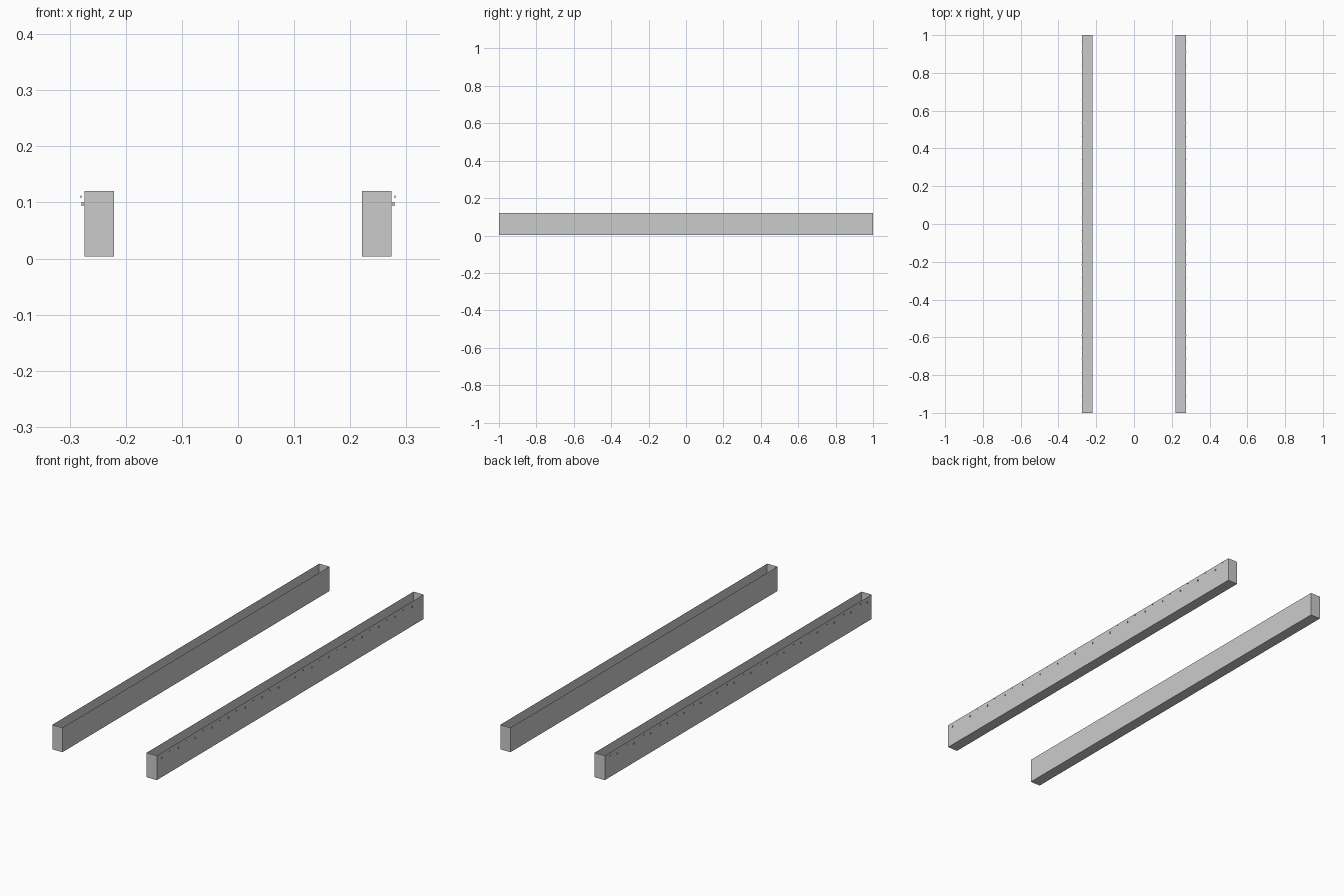
import bpy, bmesh
from mathutils import Matrix

if "Cube" in bpy.data.objects:
    bpy.data.objects.remove(bpy.data.objects["Cube"])

X0, X1 = 0.221, 0.274      # inner and outer face of a rail
Z0, Z1 = 0.004, 0.12       # floor and rim


def make_object(name, bm):
    mesh = bpy.data.meshes.new(name)
    bm.to_mesh(mesh)
    bm.free()
    obj = bpy.data.objects.new(name, mesh)
    bpy.context.collection.objects.link(obj)
    return obj


def box(bm, center, size):
    m = Matrix.Translation(center) @ Matrix.Diagonal((*size, 1))
    return bmesh.ops.create_cube(bm, size=1, matrix=m)["verts"]


for side, label in ((-1, "left"), (1, "right")):
    # long thin-walled trough with closed ends and an open top
    bm = bmesh.new()
    box(bm, (side * (X0 + X1) / 2, 0, (Z0 + Z1) / 2), (X1 - X0, 2, Z1 - Z0))
    bm.normal_update()
    top = [f for f in bm.faces if f.normal.z > 0.9]
    bmesh.ops.delete(bm, geom=top, context="FACES_ONLY")
    make_object(label + "_trough", bm)

    # two staggered rows of tiny studs along the outer wall
    bm = bmesh.new()
    for i in range(16):
        y = -0.965 + 0.125 * i
        box(bm, (side * 0.277, y, 0.097), (0.003, 0.004, 0.007))
        box(bm, (side * 0.2795, y + 0.055, 0.11), (0.002, 0.002, 0.004))
    make_object(label + "_studs", bm)
